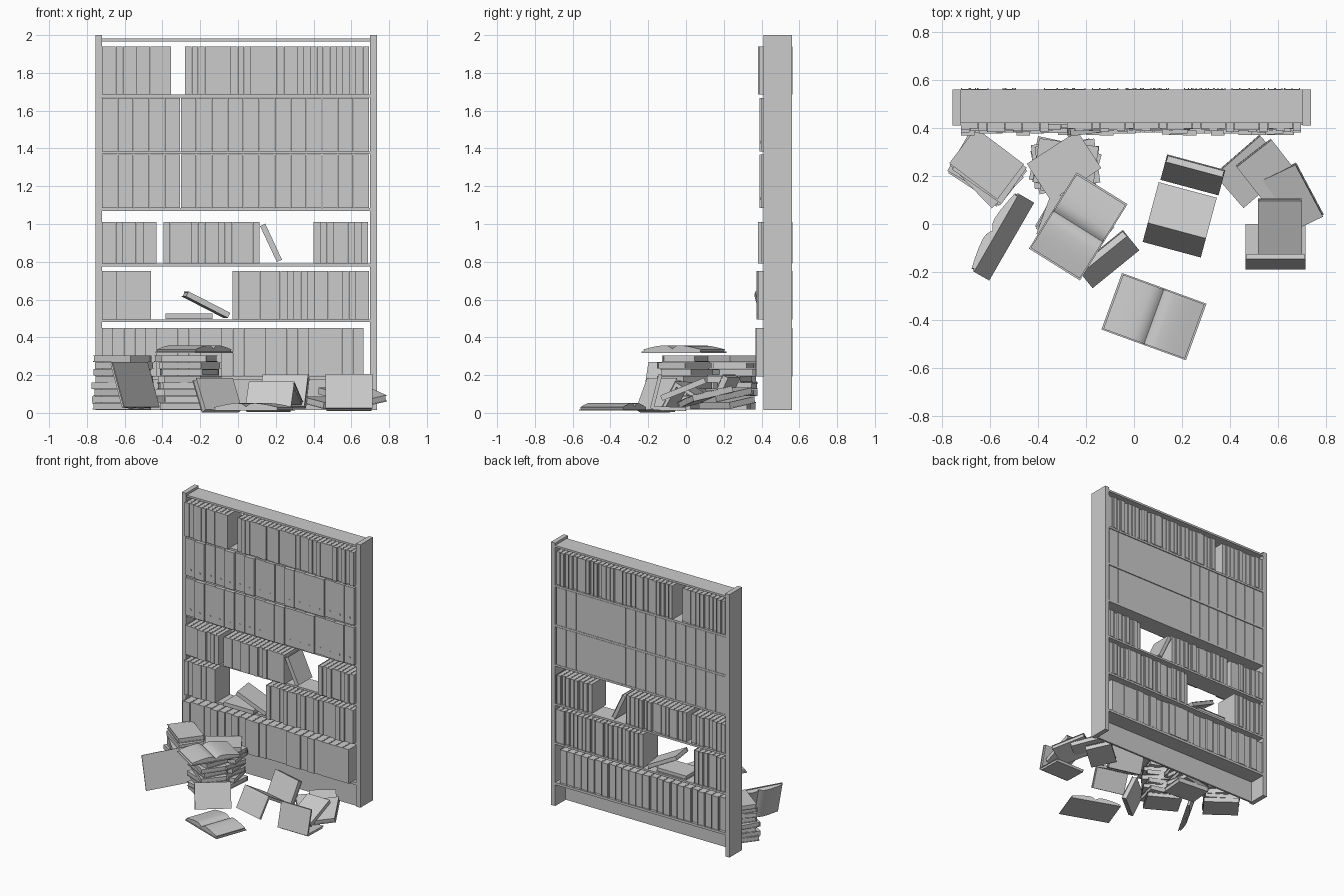
import bpy, bmesh, random
from math import radians, cos, sin, hypot
from mathutils import Matrix, Vector

if "Cube" in bpy.data.objects:
    bpy.data.objects.remove(bpy.data.objects["Cube"])

random.seed(4)
T = Matrix.Translation


def R(deg, axis):
    return Matrix.Rotation(radians(deg), 4, axis)


def box(bm, lo, hi, m=Matrix()):
    size = [b - a for a, b in zip(lo, hi)]
    mid = [(a + b) / 2 for a, b in zip(lo, hi)]
    bmesh.ops.create_cube(bm, size=1, matrix=m @ T(mid) @ Matrix.Diagonal((*size, 1)))


def prism(bm, profile, length, m):
    # profile in local (y, z), extruded along local x
    a = [bm.verts.new(m @ Vector((-length / 2, y, z))) for y, z in profile]
    b = [bm.verts.new(m @ Vector((length / 2, y, z))) for y, z in profile]
    n = len(a)
    bm.faces.new(a)
    bm.faces.new(b[::-1])
    for i in range(n):
        bm.faces.new((a[i], b[i], b[(i + 1) % n], a[(i + 1) % n]))


def finish(name, bm):
    bmesh.ops.recalc_face_normals(bm, faces=bm.faces)
    me = bpy.data.meshes.new(name)
    bm.to_mesh(me)
    bm.free()
    ob = bpy.data.objects.new(name, me)
    bpy.context.collection.objects.link(ob)
    return ob


def book(bm, m, h=0.25, d=0.18, t=0.03):
    # closed book lying flat: height on x, spine at -y, thickness on z
    c, x, y, z = 0.004, h / 2, d / 2, t / 2
    box(bm, (-x, -y, -z), (x, y, -z + c), m)
    box(bm, (-x, -y, z - c), (x, y, z), m)
    box(bm, (-x, -y - c, -z), (x, -y + c, z), m)
    box(bm, (-x + c, -y, -z + c), (x - c, y - c, z - c), m)


def open_book(name, m, h=0.25):
    # flat covers with a pair of humped page blocks
    bm = bmesh.new()
    box(bm, (-h / 2, -0.187, 0), (h / 2, 0.187, 0.006), m)
    curve = [(0.18, 0.018), (0.13, 0.029), (0.09, 0.036), (0.05, 0.040), (0.025, 0.037), (0.008, 0.027)]
    pages = [(-0.173, 0.006)] + [(-y, z) for y, z in curve] + [(0, 0.02)] + curve[::-1] + [(0.173, 0.006)]
    prism(bm, pages, h - 0.01, m)
    ob = finish(name, bm)
    ob.data.shade_smooth()
    ob.data.set_sharp_from_angle(angle=radians(25))


def leaves(name, m, segments, h=0.25, t=0.02):
    # half-open book made of hinged boards with page blocks
    bm = bmesh.new()
    for (y0, z0), (y1, z1) in segments:
        ln = hypot(y1 - y0, z1 - z0)
        ny, nz = -(z1 - z0) / ln, (y1 - y0) / ln
        for a, b, w in ((0, 0.004, h), (0.004, t, h - 0.01)):
            prism(bm, [(y0 - ny * a, z0 - nz * a), (y1 - ny * a, z1 - nz * a),
                       (y1 - ny * b, z1 - nz * b), (y0 - ny * b, z0 - nz * b)], w, m)
    finish(name, bm)


# bookcase frame
for name, x in (("left_side", -0.755), ("right_side", 0.70)):
    bm = bmesh.new()
    box(bm, (x, 0.41, 0.015), (x + 0.035, 0.56, 2.0))
    finish(name, bm)
for i, (z0, z1) in enumerate([(1.967, 1.982), (1.67, 1.685), (1.37, 1.385), (1.07, 1.085),
                              (0.775, 0.79), (0.48, 0.495), (0.175, 0.193)]):
    bm = bmesh.new()
    box(bm, (-0.72, 0.42 if i == 0 else 0.412, z0), (0.70, 0.56, z1))
    finish("top_board" if i == 0 else f"shelf_{i}", bm)
bm = bmesh.new()
box(bm, (-0.72, 0.42, 0.015), (0.70, 0.435, 0.175))
finish("kick_board", bm)

# rows of standing books: x start, x end, bottom, top, front, back, book width
rows = [(-0.72, -0.355, 1.685, 1.94, 0.39, 0.555, 0.035),
        (-0.28, 0.695, 1.685, 1.94, 0.39, 0.555, 0.035),
        (-0.72, -0.43, 0.79, 1.01, 0.39, 0.555, 0.036),
        (-0.395, 0.115, 0.79, 1.01, 0.39, 0.555, 0.036),
        (0.40, 0.69, 0.79, 1.01, 0.39, 0.555, 0.036),
        (-0.72, -0.46, 0.495, 0.75, 0.38, 0.555, 0.037),
        (-0.03, 0.695, 0.495, 0.75, 0.38, 0.555, 0.037),
        (-0.72, 0.665, 0.193, 0.45, 0.375, 0.555, 0.058)]
for i, (x0, x1, z0, z1, y0, y1, w) in enumerate(rows):
    bm = bmesh.new()
    n = round((x1 - x0) / w)
    w = (x1 - x0) / n
    for k in range(n):
        dy = random.choice((0, 0.005, 0.01, -0.004))
        book(bm, T((x0 + (k + 0.5) * w, (y0 + y1) / 2 + dy, (z0 + z1) / 2)) @ R(-90, 'Y'),
             z1 - z0, y1 - y0, w - 0.001)
    finish(f"book_row_{i + 1}", bm)

# rows of wide binders with a finger ring near the foot of each spine
for i, (z0, z1) in enumerate([(1.385, 1.667), (1.085, 1.367)]):
    bm = bmesh.new()
    w = 1.415 / 17
    for k in range(17):
        x, y = -0.72 + k * w, 0.39 + random.choice((0, 0.006, 0.012))
        box(bm, (x + 0.001, y, z0), (x + w - 0.002, 0.557, z1))
        bmesh.ops.create_cone(bm, cap_ends=True, segments=12, radius1=0.008, radius2=0.008, depth=0.004,
                              matrix=T((x + w / 2, y, z0 + 0.05)) @ R(90, 'X'))
    finish(f"binder_row_{i + 1}", bm)

# loose books on the shelves and the floor: name, transform, height, depth, thickness
loose = [("leaning_shelf_book", T((0.175, 0.475, 0.9)) @ R(-115, 'Y'), 0.21, 0.16, 0.03),
         ("flat_shelf_book", T((-0.26, 0.465, 0.511)), 0.25, 0.165, 0.03),
         ("tilted_shelf_book", T((-0.17, 0.465, 0.573)) @ R(8, 'Z') @ R(27, 'Y'), 0.25, 0.165, 0.03),
         ("floor_leaning_book", T((-0.11, -0.145, 0.095)) @ R(39, 'Z') @ R(65, 'X'), 0.25, 0.18, 0.035),
         ("upright_floor_book", T((0.245, 0.205, 0.115)) @ R(-15, 'Z') @ R(65, 'X'), 0.25, 0.18, 0.035),
         ("right_pile_book_1", T((0.487, 0.22, 0.055)) @ R(41, 'Z') @ R(10, 'X'), 0.25, 0.18, 0.035),
         ("right_pile_book_2", T((0.575, 0.20, 0.095)) @ R(-52, 'Z') @ R(10, 'Y'), 0.25, 0.18, 0.035),
         ("right_pile_book_3", T((0.65, 0.105, 0.085)) @ R(-62, 'Z') @ R(12, 'Y') @ R(12, 'X'), 0.25, 0.18, 0.035),
         ("right_pile_book_4", T((0.605, -0.015, 0.125)) @ R(90, 'Z') @ R(-22, 'Y'), 0.25, 0.18, 0.03)]
for name, m, h, d, t in loose:
    bm = bmesh.new()
    book(bm, m, h, d, t)
    finish(name, bm)

# floor stacks: x, y, one turn per book from the bottom up
stacks = [("left_stack", -0.61, 0.23, [-37, -33, -44, -30, -38, -46, -35, -37]),
          ("middle_stack", -0.285, 0.24, [-5, 12, -12, 5, -15, 8, -8, 33]),
          ("front_stack", -0.245, 0.0, [-30, -15, -35, -22, -40, -28, -35, -20])]
for name, x, y, turns in stacks:
    bm = bmesh.new()
    for k, a in enumerate(turns):
        if k == 7:
            x, y = x, y + 0.015
        book(bm, T((x + random.uniform(-0.012, 0.012), y + random.uniform(-0.012, 0.012), 0.035 + k * 0.036))
             @ R(a, 'Z') @ R(random.choice((0, 180)), 'Z'), 0.25, 0.18, 0.034)
    finish(name, bm)

# open books
open_book("front_open_book", T((0.083, -0.385, 0.012)) @ R(70, 'Z'))
open_book("stack_open_book", T((-0.232, -0.01, 0.318)) @ R(-32, 'Z'))
open_book("propped_open_book", T((-0.54, -0.055, 0.15)) @ R(-30, 'Z') @ R(-107, 'Y'))
leaves("tent_book", T((0.204, 0.069, 0)) @ R(-15, 'Z'),
       [((-0.182, 0.015), (-0.10, 0.165)), ((-0.10, 0.165), (0.075, 0.06))])
leaves("half_open_book", T((0.588, 0, 0)),
       [((-0.19, 0.025), (-0.145, 0.205)), ((-0.175, 0.035), (0.0, 0.03))])
